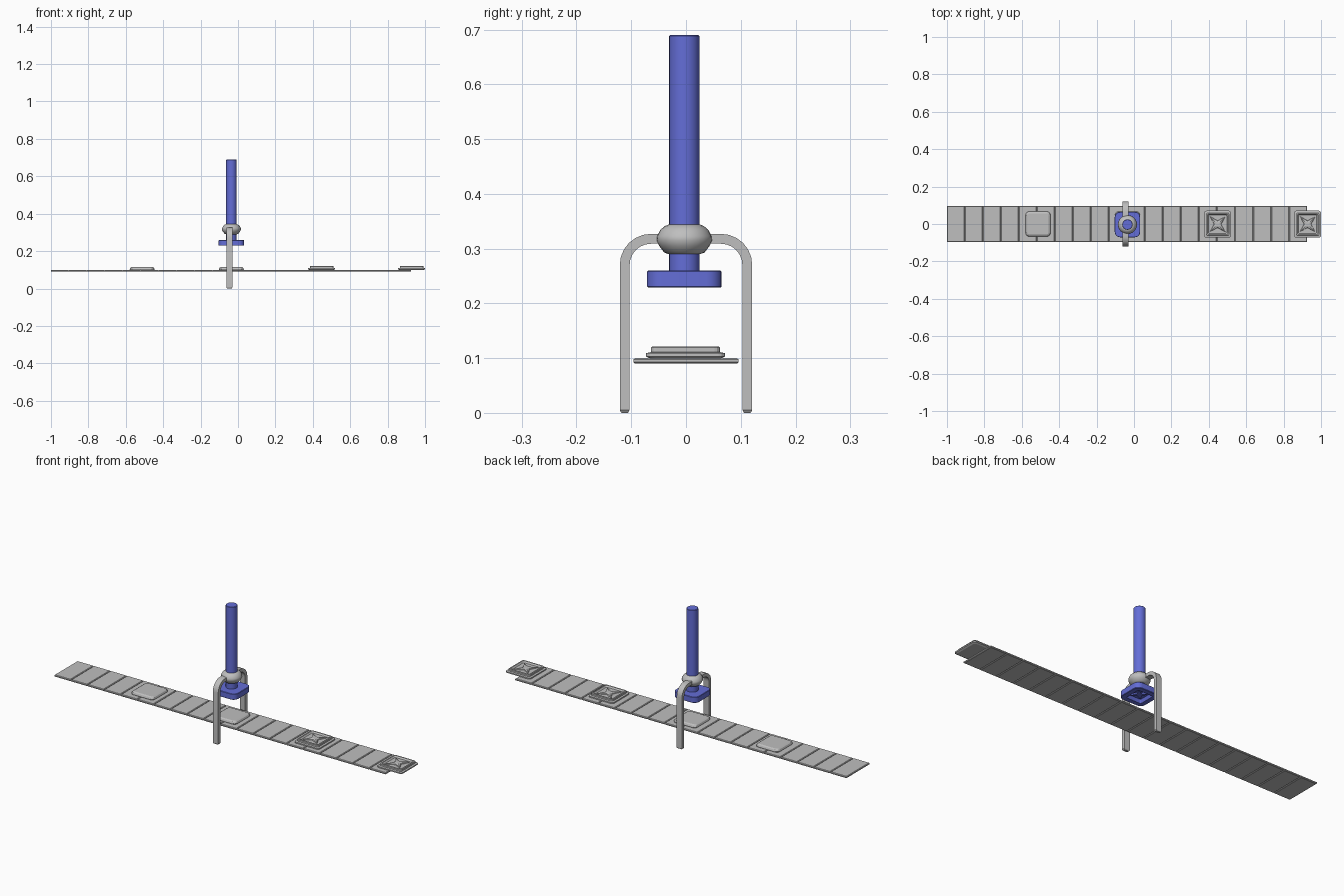
import bpy, bmesh, math
from mathutils import Vector

if "Cube" in bpy.data.objects:
    bpy.data.objects.remove(bpy.data.objects["Cube"])


def material(name, rgb):
    m = bpy.data.materials.new(name)
    m.diffuse_color = (*rgb, 1)
    m.use_nodes = True
    m.node_tree.nodes["Principled BSDF"].inputs["Base Color"].default_value = m.diffuse_color
    return m


GREY = material("metal grey", (0.52, 0.52, 0.52))
BLUE = material("press blue", (0.127, 0.155, 0.68))


def loft(name, rings, mat, loc=(0, 0, 0), smooth=None):
    """Skin a stack of equal-length point rings and cap both ends."""
    bm = bmesh.new()
    loops = [[bm.verts.new(p) for p in ring] for ring in rings]
    n = len(loops[0])
    for a, b in zip(loops, loops[1:]):
        for i in range(n):
            j = (i + 1) % n
            bm.faces.new((a[i], a[j], b[j], b[i]))
    bm.faces.new(loops[0])
    bm.faces.new(loops[-1])
    bmesh.ops.recalc_face_normals(bm, faces=bm.faces)
    me = bpy.data.meshes.new(name)
    bm.to_mesh(me)
    bm.free()
    ob = bpy.data.objects.new(name, me)
    ob.location = loc
    me.materials.append(mat)
    bpy.context.collection.objects.link(ob)
    if smooth:
        bpy.ops.object.select_all(action='DESELECT')
        ob.select_set(True)
        bpy.context.view_layer.objects.active = ob
        bpy.ops.object.shade_smooth_by_angle(angle=math.radians(smooth))
    return ob


def rounded(half, r, z, seg=3):
    """Square outline with rounded corners at height z."""
    pts = []
    for k in range(4):
        mid = math.radians(45 + 90 * k)
        cx = math.copysign(half - r, math.cos(mid))
        cy = math.copysign(half - r, math.sin(mid))
        for s in range(seg + 1):
            a = math.radians(90 * k + 90 * s / seg)
            pts.append((cx + r * math.cos(a), cy + r * math.sin(a), z))
    return pts


def circle(r, z, n=24):
    return [(r * math.cos(2 * math.pi * i / n), r * math.sin(2 * math.pi * i / n), z)
            for i in range(n)]


def star(tip, waist, z):
    return [((tip if i % 2 == 0 else waist) * math.cos(math.pi / 4 + i * math.pi / 4),
             (tip if i % 2 == 0 else waist) * math.sin(math.pi / 4 + i * math.pi / 4), z)
            for i in range(8)]


PX, PY = -0.035, -0.003

# conveyor slats with softened edges
PITCH = 1.925 / 20
for i in range(20):
    rings = []
    for inset, z in ((0.003, 0.09), (0, 0.0925), (0, 0.0975), (0.003, 0.10)):
        w, d = PITCH / 2 - 0.001 - inset, 0.096 - inset
        rings.append([(-w, -d, z), (w, -d, z), (w, d, z), (-w, d, z)])
    loft(f"conveyor_slat_{i}", rings, GREY, (-1 + PITCH * (i + 0.5), 0, 0))

# unstamped blanks
for i, x in enumerate((-0.513, PX)):
    loft(f"blank_{i}", [rounded(0.065, 0.015, 0.099), rounded(0.066, 0.015, 0.104),
                        rounded(0.063, 0.015, 0.111), rounded(0.057, 0.012, 0.115)],
         GREY, (x, 0, 0))

# stamped pieces: stepped tile, sunken top, raised star relief
for i, x in enumerate((0.447, 0.928)):
    profile = ((0.064, 0.012, 0.099), (0.072, 0.012, 0.103), (0.072, 0.012, 0.109),
               (0.063, 0.01, 0.111), (0.063, 0.01, 0.119), (0.061, 0.009, 0.121),
               (0.055, 0.007, 0.121), (0.049, 0.005, 0.114))
    loft(f"stamped_tile_{i}", [rounded(*p) for p in profile], GREY, (x, -0.001, 0))
    loft(f"tile_relief_{i}", [star(0.06, 0.02, 0.112), star(0.056, 0.017, 0.118),
                              star(0.02, 0.009, 0.121)], GREY, (x, -0.001, 0))

# press head with pocket underneath, and its die
head = ((0.037, 0.006, 0.246), (0.043, 0.008, 0.229), (0.066, 0.026, 0.229),
        (0.068, 0.028, 0.231), (0.068, 0.028, 0.258), (0.066, 0.026, 0.26))
loft("press_head", [rounded(*p, seg=5) for p in head], BLUE, (PX, PY, 0), 30)
loft("press_die", [star(0.045, 0.016, 0.247), star(0.042, 0.014, 0.240)],
     BLUE, (PX, PY, 0))

# press rod
loft("press_rod", [circle(0.028, 0.255), circle(0.028, 0.688), circle(0.026, 0.69)],
     BLUE, (PX, PY, 0), 40)

# guide collar around the rod
collar = ((0.029, 0.290), (0.037, 0.293), (0.046, 0.305), (0.051, 0.315),
          (0.050, 0.323), (0.044, 0.334), (0.036, 0.341), (0.029, 0.344))
loft("guide_collar", [circle(r, z) for r, z in collar], GREY, (PX, PY, 0), 40)

# bent frame: one leg swept up and over into the collar, on each side
path = [(0.112, 0.0), (0.112, 0.005)]
path += [(0.064 + 0.048 * math.cos(math.radians(a)), 0.27 + 0.048 * math.sin(math.radians(a)))
         for a in range(0, 91, 15)] + [(0.032, 0.318)]
for side, name in ((1, "back_leg"), (-1, "front_leg")):
    rings = []
    for i, (y, z) in enumerate(path):
        a, b = path[max(i - 1, 0)], path[min(i + 1, len(path) - 1)]
        t = Vector((b[0] - a[0], b[1] - a[1])).normalized()
        h, w = (0.006, 0.012) if i == 0 else (0.009, 0.0155)
        ny, nz = t.y * h, -t.x * h
        rings.append([(-w, side * (y + ny), z + nz), (w, side * (y + ny), z + nz),
                      (w, side * (y - ny), z - nz), (-w, side * (y - ny), z - nz)])
    loft(name, rings, GREY, (-0.046, 0, 0), 30)
